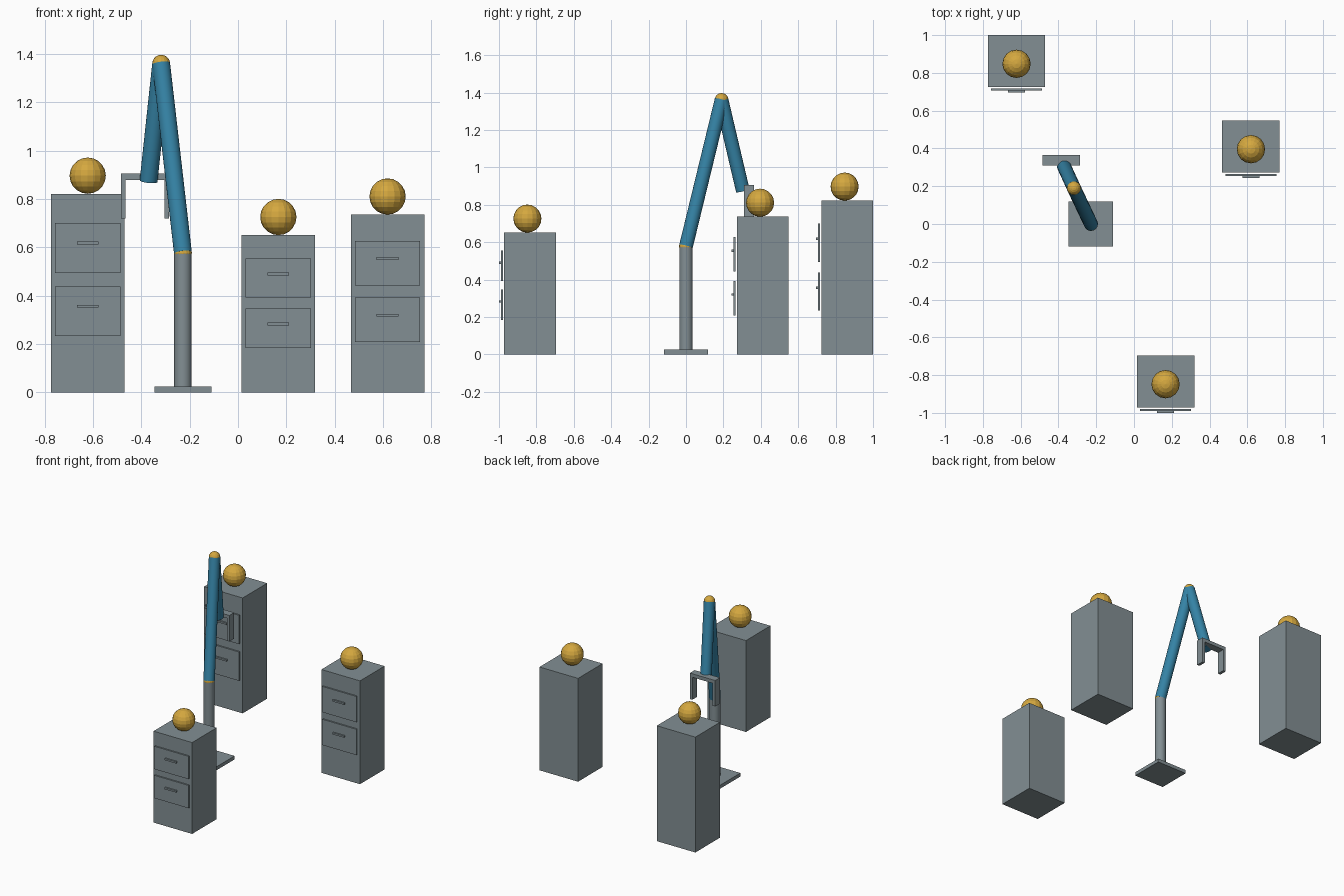
import bpy
from mathutils import Vector

if "Cube" in bpy.data.objects:
    bpy.data.objects.remove(bpy.data.objects["Cube"])


def material(name, rgb):
    m = bpy.data.materials.new(name)
    m.diffuse_color = (*rgb, 1)
    m.use_nodes = True
    m.node_tree.nodes["Principled BSDF"].inputs["Base Color"].default_value = m.diffuse_color
    return m


GREY = material("steel_grey", (0.225, 0.275, 0.295))
BLUE = material("arm_blue", (0.035, 0.225, 0.375))
GOLD = material("ball_gold", (0.66, 0.39, 0.05))


def finish(name, mat):
    ob = bpy.context.object
    ob.name = name
    ob.data.materials.append(mat)
    return ob


def box(name, x, y, z, mat=GREY):
    """Box from (min, max) ranges."""
    spans = (x, y, z)
    bpy.ops.mesh.primitive_cube_add(size=1, location=[(a + b) / 2 for a, b in spans])
    ob = finish(name, mat)
    ob.scale = [b - a for a, b in spans]
    bpy.ops.object.transform_apply(location=False, rotation=False, scale=True)
    return ob


def tube(name, start, end, radius, mat):
    """Cylinder between two points."""
    a, b = Vector(start), Vector(end)
    bpy.ops.mesh.primitive_cylinder_add(vertices=24, radius=radius, depth=(b - a).length,
                                        location=(a + b) / 2)
    ob = finish(name, mat)
    ob.rotation_euler = (b - a).to_track_quat('Z', 'Y').to_euler()
    bpy.ops.object.shade_smooth_by_angle()
    return ob


def ball(name, centre, radius):
    bpy.ops.mesh.primitive_uv_sphere_add(segments=16, ring_count=10, radius=radius,
                                         location=centre)
    return finish(name, GOLD)


def cabinet(name, x, front, height):
    """Two-drawer cabinet with a ball on top."""
    box(name + "_body", (x - 0.152, x + 0.152), (front, front + 0.276), (0, height))
    for level, mid in (("lower", 0.409), ("upper", 0.727)):
        z, half = mid * height, 0.125 * height
        grip = (mid + 0.025) * height
        box(f"{name}_{level}_drawer", (x - 0.135, x + 0.135),
            (front - 0.017, front - 0.007), (z - half, z + half))
        box(f"{name}_{level}_handle", (x - 0.045, x + 0.045),
            (front - 0.028, front - 0.016), (grip - 0.006, grip + 0.006))
    ball(name + "_ball", (x, front + 0.124, height + 0.075), 0.075)


# Cabinets
cabinet("left_cabinet", -0.622, 0.724, 0.822)
cabinet("front_cabinet", 0.167, -0.972, 0.651)
cabinet("right_cabinet", 0.619, 0.272, 0.736)

# Robot arm: base, post, two links and joints
shoulder = (-0.228, 0, 0.578)
elbow = (-0.318, 0.19, 1.36)
wrist = (-0.37, 0.304, 0.875)
box("base_plate", (-0.346, -0.110), (-0.118, 0.118), (0, 0.025))
tube("post", (-0.228, 0, 0.02), shoulder, 0.036, GREY)
tube("upper_arm", shoulder, elbow, 0.037, BLUE)
tube("forearm", elbow, wrist, 0.037, BLUE)
ball("shoulder_joint", shoulder, 0.037)
ball("elbow_joint", elbow, 0.037)

# Gripper
box("gripper_bar", (-0.485, -0.285), (0.31, 0.364), (0.88, 0.905))
for side, x in (("left", -0.485), ("right", -0.305)):
    box(side + "_finger", (x, x + 0.02), (0.31, 0.364), (0.72, 0.882))
